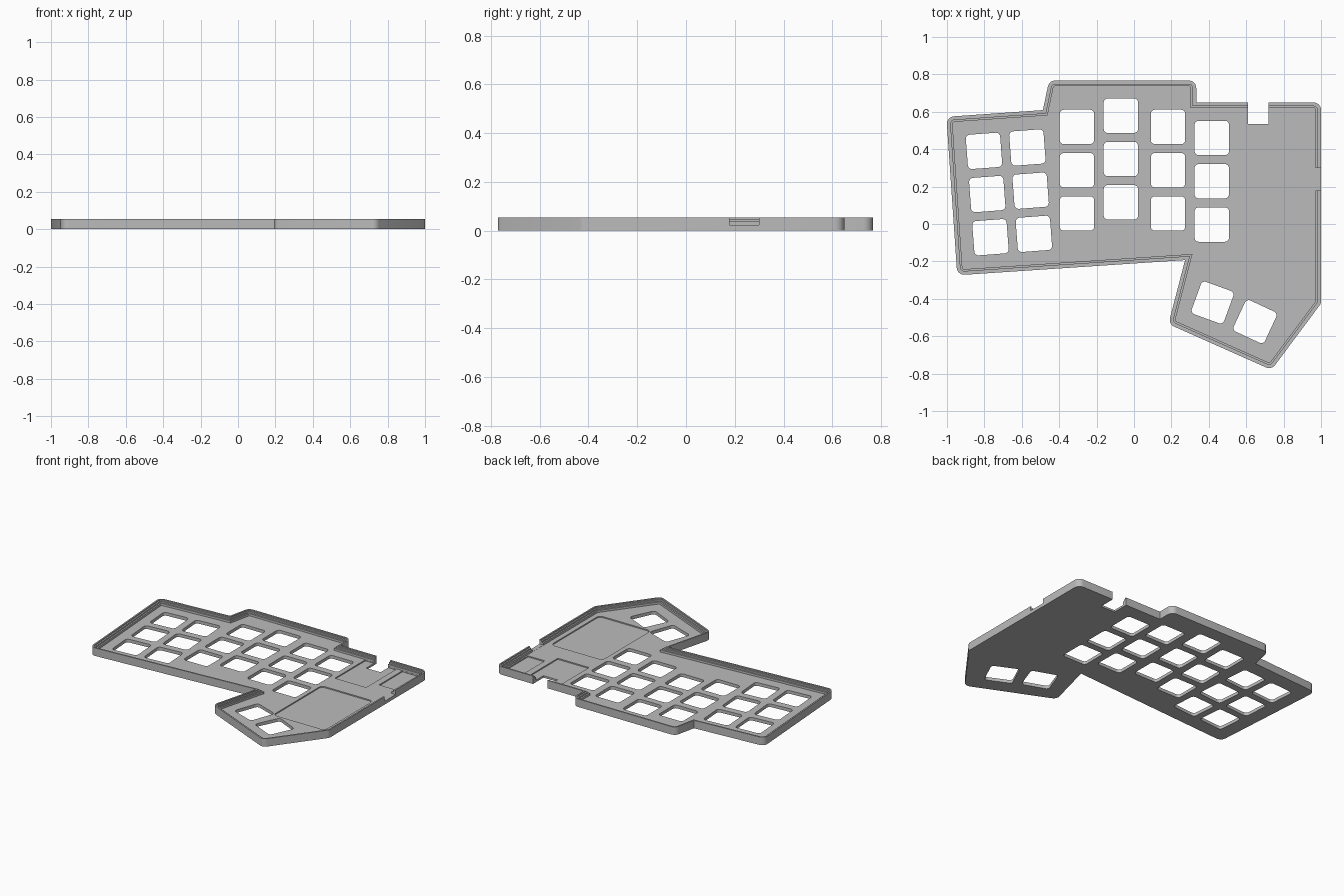
import bpy
import bmesh
from math import radians, pi
from mathutils import Vector, Matrix

if "Cube" in bpy.data.objects:
    bpy.data.objects.remove(bpy.data.objects["Cube"])

HEIGHT, FLOOR, POCKET = 0.055, 0.022, 0.014
KEY, PITCH = 0.184, 0.2315

# Case outline, counter-clockwise, before the corners are rounded
OUTLINE = [(-0.945, -0.274), (0.273, -0.193), (0.184, -0.535), (0.735, -0.78),
           (1.0, -0.425), (1.0, 0.65), (0.333, 0.65), (0.333, 0.767),
           (-0.454, 0.767), (-0.487, 0.609), (-1.003, 0.573)]


def rounded(points, radius, inset=0.0, steps=6):
    """Inset a polygon and round its outward corners."""
    pts = [Vector(p) for p in points]
    loop = []
    for i, p in enumerate(pts):
        a = (p - pts[i - 1]).normalized()
        b = (pts[(i + 1) % len(pts)] - p).normalized()
        na, nb = Vector((-a.y, a.x)), Vector((-b.y, b.x))
        mitre = (na + nb) / (1 + na.dot(nb))
        if a.cross(b) < 0 or radius <= inset:
            loop.append(p + mitre * inset)
            continue
        centre = p + mitre * radius
        turn = a.angle(b)
        for k in range(steps + 1):
            loop.append(centre - Matrix.Rotation(turn * k / steps, 2) @ na * (radius - inset))
    return loop


def rectangle(x0, x1, y0, y1, radius=0.0):
    return rounded([(x0, y0), (x1, y0), (x1, y1), (x0, y1)], radius)


def prisms(name, loops, z0, z1):
    """One object holding an upright prism for each loop."""
    bm = bmesh.new()
    for loop in loops:
        low = [bm.verts.new((p.x, p.y, z0)) for p in loop]
        high = [bm.verts.new((p.x, p.y, z1)) for p in loop]
        bm.faces.new(low[::-1])
        bm.faces.new(high)
        for i in range(len(loop)):
            j = (i + 1) % len(loop)
            bm.faces.new((low[i], low[j], high[j], high[i]))
    mesh = bpy.data.meshes.new(name)
    bm.to_mesh(mesh)
    bm.free()
    obj = bpy.data.objects.new(name, mesh)
    bpy.context.collection.objects.link(obj)
    return obj


def cut(target, name, loops, z0, z1):
    cutter = prisms(name, loops, z0, z1)
    cutter.hide_render = True
    mod = target.modifiers.new(name, 'BOOLEAN')
    mod.operation, mod.solver, mod.object = 'DIFFERENCE', 'EXACT', cutter
    bpy.context.view_layer.objects.active = target
    bpy.ops.object.modifier_apply(modifier=name)
    bpy.data.objects.remove(cutter)


# Solid case
case = prisms("keyboard_case", [rounded(OUTLINE, 0.04)], 0, HEIGHT)

# Stepped rim down to the floor
for inset, z in ((0.01, 0.047), (0.02, 0.037), (0.03, FLOOR)):
    cut(case, "rim_step_cutter", [rounded(OUTLINE, 0.04, inset)], z, 0.1)

# Shallow pockets for the controller, the switch and the battery
cut(case, "pocket_cutter", [rectangle(0.545, 0.785, 0.285, 0.619),
                            rectangle(0.83, 0.96, 0.363, 0.619),
                            rectangle(0.54, 0.936, -0.386, 0.145, 0.03)], POCKET, 0.03)

# Key openings: column x, top y, tilt in degrees
keys = []
for x, y, tilt in ((-0.802, 0.391, 4.3), (-0.57, 0.409, 4.3), (-0.305, 0.519, 0),
                   (-0.07, 0.579, 0), (0.182, 0.519, 0), (0.416, 0.46, 0)):
    step = Matrix.Rotation(radians(tilt), 2) @ Vector((0, -PITCH))
    keys += [(Vector((x, y)) + step * row, tilt) for row in range(3)]
keys += [(Vector((0.42, -0.42)), -20), (Vector((0.647, -0.522)), -25)]

h = KEY / 2
openings = [[Matrix.Rotation(radians(tilt), 2) @ p + centre
             for p in rectangle(-h, h, -h, h, 0.022)] for centre, tilt in keys]
cut(case, "key_cutter", openings, -0.1, 0.1)

# Cable notch through the back, switch notch in the side wall
cut(case, "cable_notch_cutter", [rectangle(0.61, 0.72, 0.535, 0.9)], -0.1, 0.1)
cut(case, "switch_notch_cutter", [rectangle(0.965, 1.1, 0.178, 0.3)], FLOOR + 0.001, 0.1)

# Material and shading
grey = bpy.data.materials.new("case_grey")
grey.use_nodes = True
colour = (0.5, 0.5, 0.5, 1)
grey.diffuse_color = colour
grey.node_tree.nodes["Principled BSDF"].inputs["Base Color"].default_value = colour
case.data.materials.clear()
case.data.materials.append(grey)
for face in case.data.polygons:
    face.material_index = 0

bpy.ops.object.select_all(action='DESELECT')
case.select_set(True)
bpy.context.view_layer.objects.active = case
bpy.ops.object.shade_smooth_by_angle(angle=pi / 6)
